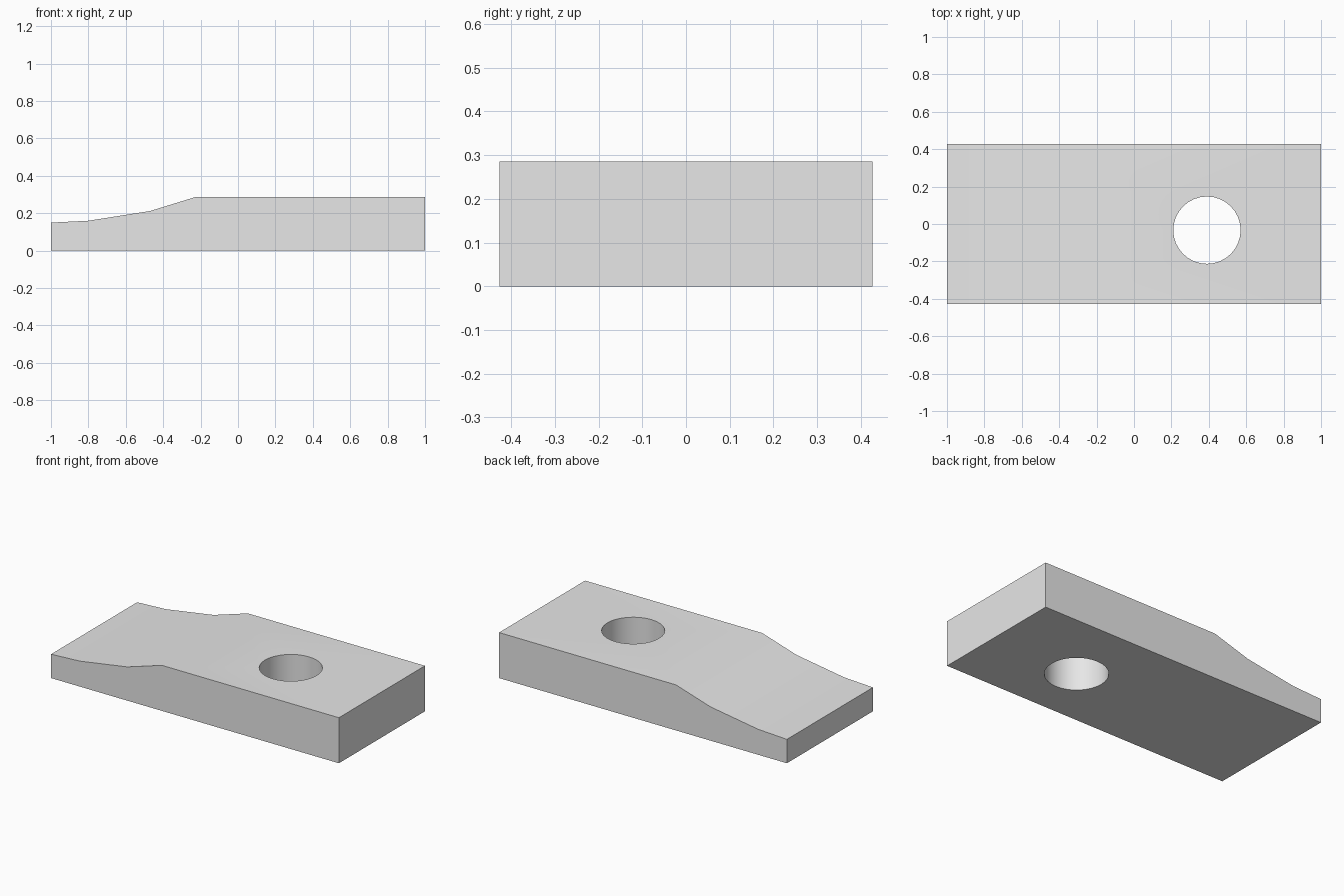
import bpy
import bmesh
import math

default_cube = bpy.data.objects.get("Cube")
if default_cube:
    bpy.data.objects.remove(default_cube, do_unlink=True)

# Single flat grey
grey = bpy.data.materials.new("light_grey")
grey.use_nodes = True
colour = (0.8, 0.8, 0.8, 1)
grey.diffuse_color = colour
grey.node_tree.nodes["Principled BSDF"].inputs["Base Color"].default_value = colour

HALF_WIDTH = 0.427
HEIGHT = 0.286

# Side profile of the block, with the dipped ramp at the low end
profile = [(-1, 0), (1, 0), (1, HEIGHT), (-0.23, HEIGHT),
           (-0.47, 0.212), (-0.8, 0.16), (-1, 0.15)]

bm = bmesh.new()
side = bm.faces.new([bm.verts.new((x, -HALF_WIDTH, z)) for x, z in profile])
extruded = bmesh.ops.extrude_face_region(bm, geom=[side])["geom"]
bmesh.ops.translate(bm, vec=(0, 2 * HALF_WIDTH, 0),
                    verts=[v for v in extruded if isinstance(v, bmesh.types.BMVert)])
bmesh.ops.recalc_face_normals(bm, faces=bm.faces)
mesh = bpy.data.meshes.new("ramped_block")
bm.to_mesh(mesh)
bm.free()
mesh.materials.append(grey)
block = bpy.data.objects.new("ramped_block", mesh)
bpy.context.collection.objects.link(block)

# Round hole through the thick end
bpy.ops.mesh.primitive_cylinder_add(vertices=32, radius=0.18, depth=1,
                                    location=(0.39, -0.033, HEIGHT / 2))
cutter = bpy.context.object
cutter.name = "hole_cutter"
cutter.hide_render = True
cutter.data.materials.append(grey)

bpy.ops.object.select_all(action="DESELECT")
block.select_set(True)
bpy.context.view_layer.objects.active = block
hole = block.modifiers.new("round_hole", "BOOLEAN")
hole.operation = "DIFFERENCE"
hole.solver = "EXACT"
hole.object = cutter
bpy.ops.object.modifier_apply(modifier=hole.name)
bpy.data.objects.remove(cutter, do_unlink=True)

# Soft ramp and hole wall, crisp outer edges
bpy.ops.object.shade_smooth_by_angle(angle=math.radians(30))
